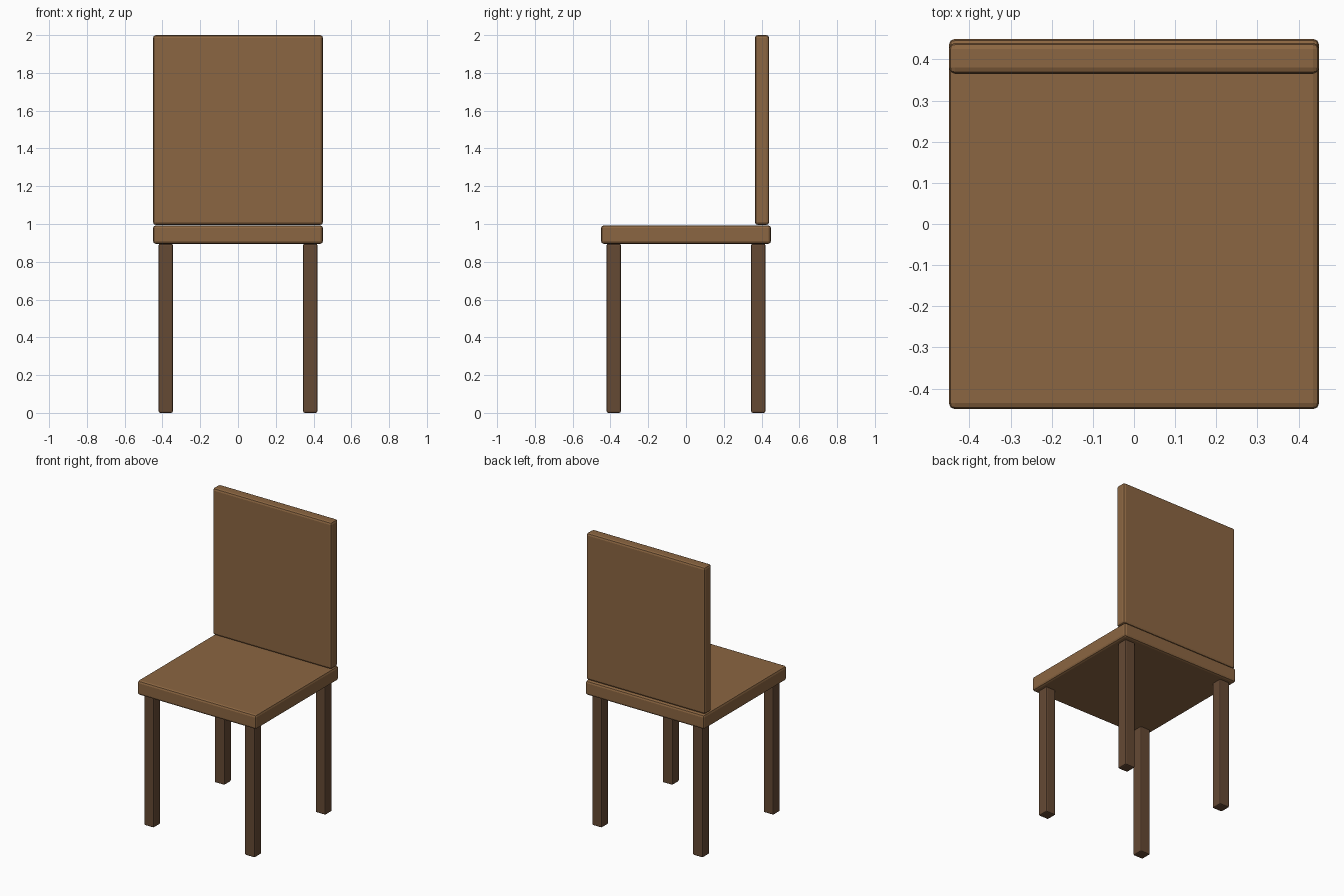
import bpy

if "Cube" in bpy.data.objects:
    bpy.data.objects.remove(bpy.data.objects["Cube"])


def material(name, color):
    m = bpy.data.materials.new(name)
    m.diffuse_color = (*color, 1)
    m.use_nodes = True
    m.node_tree.nodes["Principled BSDF"].inputs["Base Color"].default_value = m.diffuse_color
    return m


def box(name, x, y, z, mat, bevel):
    # rounded box from (min, max) extents
    ext = (x, y, z)
    bpy.ops.mesh.primitive_cube_add(size=1, location=[(a + b) / 2 for a, b in ext])
    ob = bpy.context.object
    ob.name = name
    ob.scale = [b - a for a, b in ext]
    bpy.ops.object.transform_apply(location=False, rotation=False, scale=True)
    mod = ob.modifiers.new("rounded edges", 'BEVEL')
    mod.width = bevel
    mod.segments = 2
    ob.data.materials.append(mat)
    return ob


wood = material("medium brown wood", (0.26, 0.133, 0.054))
dark = material("dark brown wood", (0.13, 0.067, 0.034))

# seat and backrest
box("seat", (-0.45, 0.45), (-0.45, 0.45), (0.895, 0.993), wood, 0.015)
box("backrest", (-0.45, 0.45), (0.365, 0.44), (0.995, 2.0), wood, 0.015)

# four legs
for side, sx in (("left", -1), ("right", 1)):
    for end, sy in (("front", -1), ("back", 1)):
        x = sorted((sx * 0.345, sx * 0.42))
        y = sorted((sy * 0.345, sy * 0.42))
        box(f"{end}_{side}_leg", x, y, (0, 0.895), dark, 0.008)
